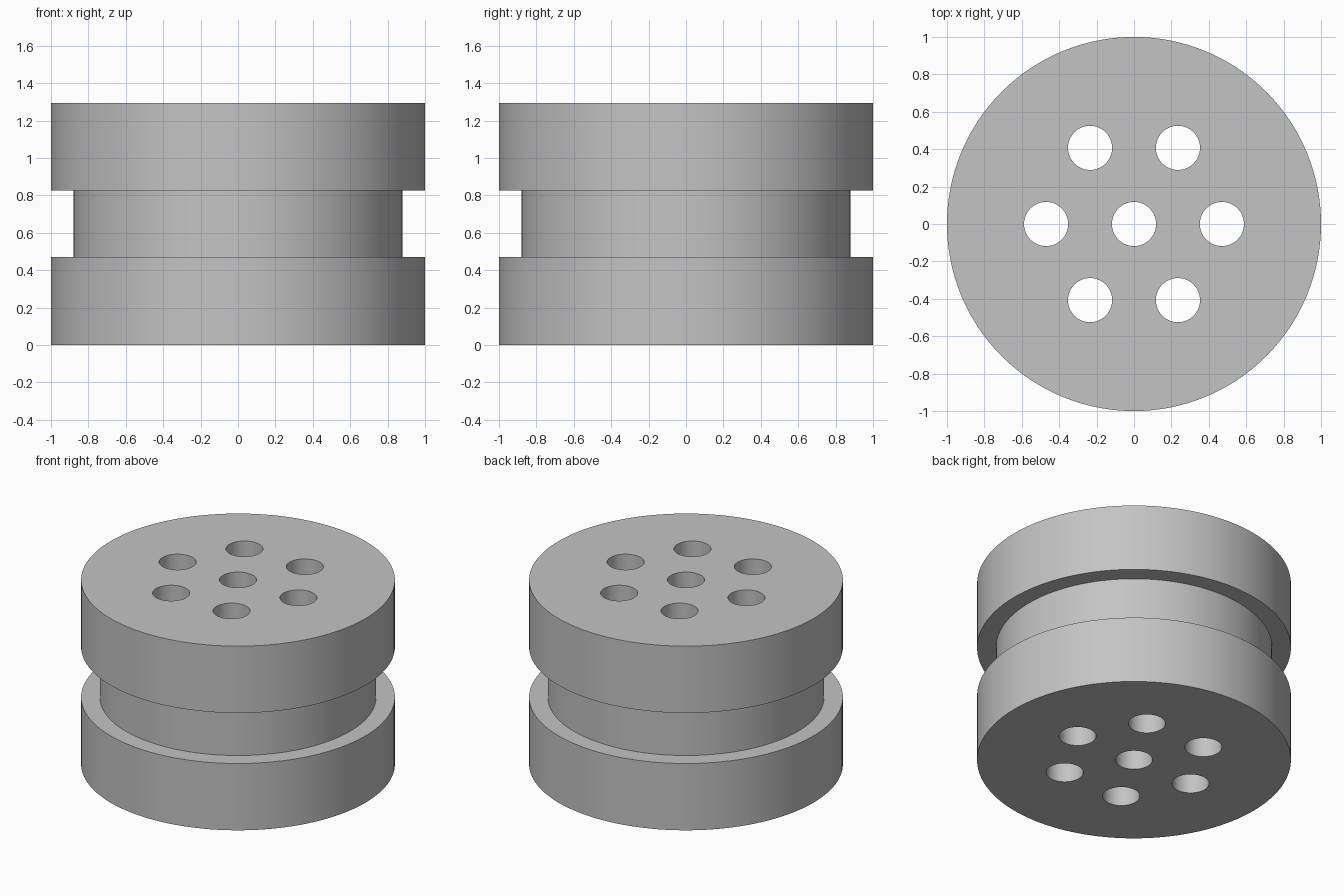
import bpy, bmesh
from math import cos, sin, pi, tau

if "Cube" in bpy.data.objects:
    bpy.data.objects.remove(bpy.data.objects["Cube"])

HEIGHT = 1.295
GROOVE_LOW, GROOVE_HIGH = 0.47, 0.825
OUTER, INNER = 1.0, 0.88
HOLE, HOLE_RING = 0.118, 0.47

# Single plain grey
grey = bpy.data.materials.new("plain grey")
colour = (0.55, 0.55, 0.55, 1)
grey.use_nodes = True
grey.diffuse_color = colour
grey.node_tree.nodes["Principled BSDF"].inputs["Base Color"].default_value = colour


def lathe(name, profile, sides):
    """Closed solid of revolution from (radius, height) points, bottom to top."""
    bm = bmesh.new()
    rings = [[bm.verts.new((r * cos(tau * i / sides), r * sin(tau * i / sides), z))
              for i in range(sides)] for r, z in profile]
    for low, high in zip(rings, rings[1:]):
        for i in range(sides):
            j = (i + 1) % sides
            bm.faces.new((low[i], low[j], high[j], high[i]))
    bm.faces.new(rings[0][::-1])
    bm.faces.new(rings[-1])
    mesh = bpy.data.meshes.new(name)
    bm.to_mesh(mesh)
    bm.free()
    mesh.materials.append(grey)
    obj = bpy.data.objects.new(name, mesh)
    bpy.context.collection.objects.link(obj)
    return obj


# Spool body: two wide drums joined by a narrower waist
body = lathe("grooved_spool", [
    (OUTER, 0), (OUTER, GROOVE_LOW), (INNER, GROOVE_LOW),
    (INNER, GROOVE_HIGH), (OUTER, GROOVE_HIGH), (OUTER, HEIGHT)], 128)
bpy.context.view_layer.objects.active = body
body.select_set(True)

# Seven through holes: one in the centre, six around it
centres = [(0, 0)] + [(HOLE_RING * cos(k * pi / 3), HOLE_RING * sin(k * pi / 3))
                      for k in range(6)]
for x, y in centres:
    cutter = lathe("hole_cutter", [(HOLE, -0.1), (HOLE, HEIGHT + 0.1)], 64)
    cutter.location = (x, y, 0)
    cutter.hide_render = True
    cut = body.modifiers.new("hole", "BOOLEAN")
    cut.operation = "DIFFERENCE"
    cut.solver = "EXACT"
    cut.object = cutter
    bpy.context.view_layer.update()
    bpy.ops.object.modifier_apply(modifier=cut.name)
    bpy.data.objects.remove(cutter)

bpy.ops.object.shade_smooth_by_angle(angle=pi / 6)
